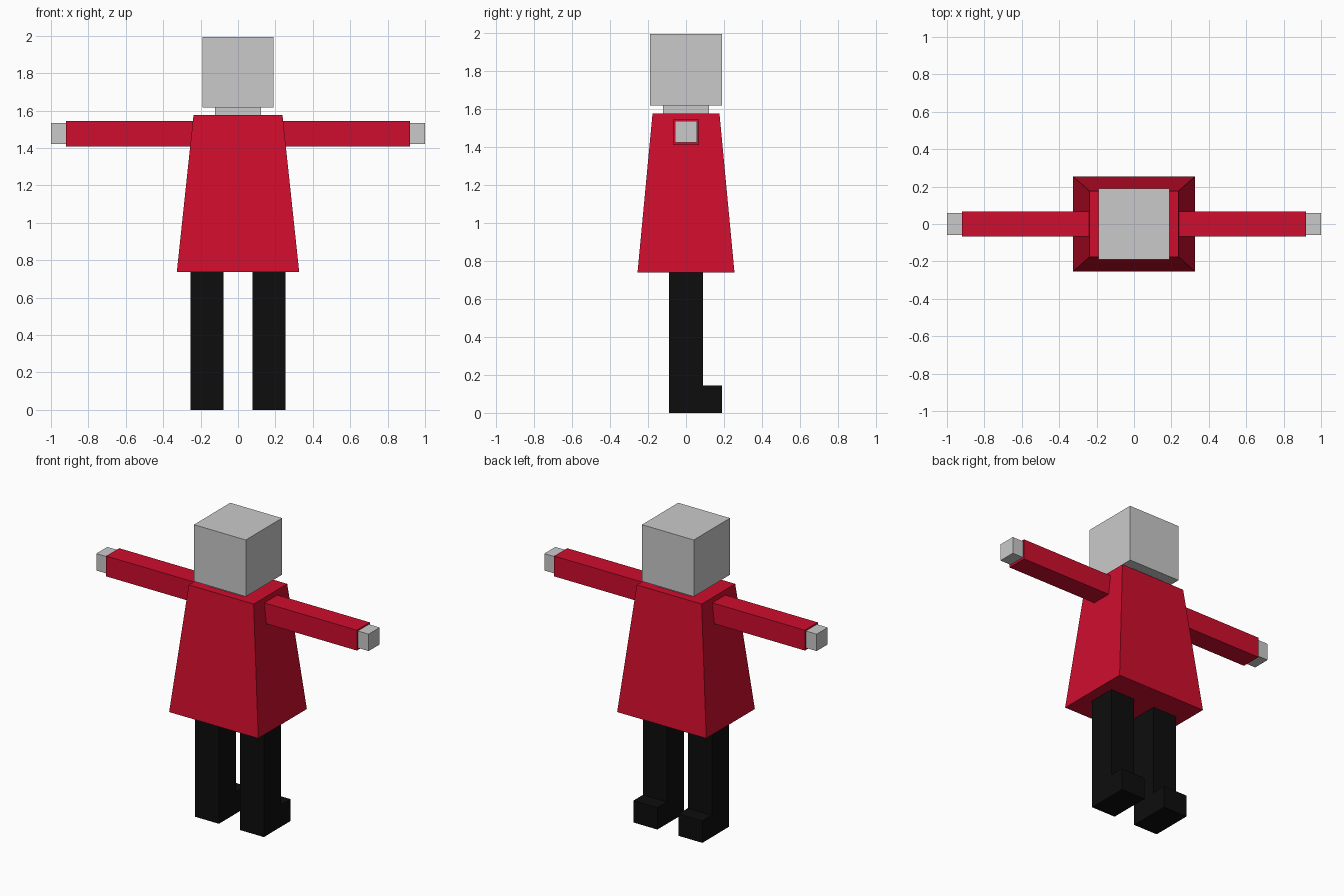
import bpy

if "Cube" in bpy.data.objects:
    bpy.data.objects.remove(bpy.data.objects["Cube"])


def material(name, rgb):
    mat = bpy.data.materials.new(name)
    mat.diffuse_color = (*rgb, 1)
    mat.use_nodes = True
    mat.node_tree.nodes["Principled BSDF"].inputs["Base Color"].default_value = mat.diffuse_color
    return mat


GREY = material("light_grey", (0.59, 0.59, 0.59))
RED = material("coat_red", (0.62, 0.004, 0.026))
BLACK = material("black", (0.004, 0.004, 0.004))


def loft(name, rings, mat):
    """Closed solid between two matching rings of points."""
    n = len(rings[0])
    faces = [tuple(reversed(range(n))), tuple(range(n, 2 * n))]
    faces += [(i, (i + 1) % n, n + (i + 1) % n, n + i) for i in range(n)]
    mesh = bpy.data.meshes.new(name)
    mesh.from_pydata(rings[0] + rings[1], [], faces)
    mesh.materials.append(mat)
    obj = bpy.data.objects.new(name, mesh)
    bpy.context.collection.objects.link(obj)
    return obj


def rect(x0, x1, y, z):
    return [(x0, -y, z), (x1, -y, z), (x1, y, z), (x0, y, z)]


def box(name, x0, x1, y, z0, z1, mat):
    return loft(name, [rect(x0, x1, y, z0), rect(x0, x1, y, z1)], mat)


def mirrored(obj):
    obj.modifiers.new("mirror", 'MIRROR').use_mirror_merge = False


# Head and neck
box("head", -0.19, 0.19, 0.19, 1.617, 1.993, GREY)
box("neck", -0.122, 0.122, 0.122, 1.56, 1.617, GREY)

# Flared coat
loft("coat", [rect(-0.327, 0.327, 0.255, 0.738),
              rect(-0.238, 0.238, 0.176, 1.575)], RED)

# Sleeves and hands
mirrored(box("sleeves", 0.2, 0.92, 0.068, 1.408, 1.543, RED))
mirrored(box("hands", 0.9, 1.0, 0.058, 1.422, 1.534, GREY))

# Legs with feet: an L-shaped side profile given a width
profile = [(-0.09, 0), (0.19, 0), (0.19, 0.145), (0.09, 0.145),
           (0.09, 0.745), (-0.09, 0.745)]
mirrored(loft("legs", [[(x, y, z) for y, z in profile]
                       for x in (0.077, 0.253)], BLACK))

# Make every face point outward
import bmesh
for obj in bpy.context.collection.objects:
    bm = bmesh.new()
    bm.from_mesh(obj.data)
    bmesh.ops.recalc_face_normals(bm, faces=bm.faces)
    bm.to_mesh(obj.data)
    bm.free()
